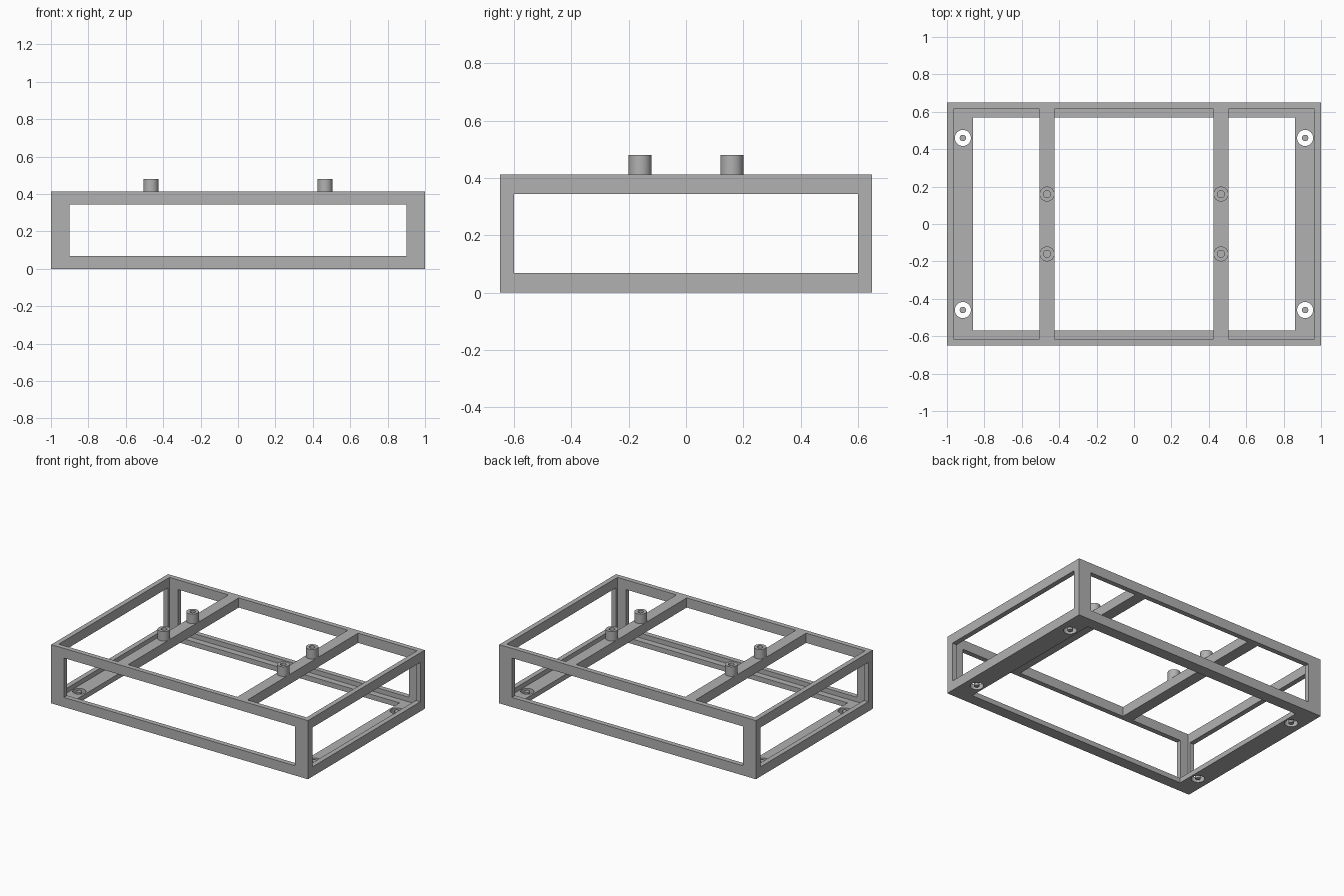
import bpy
from itertools import product

cube = bpy.data.objects.get("Cube")
if cube:
    bpy.data.objects.remove(cube, do_unlink=True)

LENGTH, DEPTH, HEIGHT = 2.0, 1.3, 0.413
WALL = 0.035            # sheet thickness
RAIL = 0.068            # height of the rails above and below the windows
POST_X, POST_Y = 0.1, 0.05
BAR_X, BAR_W = 0.465, 0.08
BOSS_Y, BOSS_TOP = 0.16, 0.48

grey = bpy.data.materials.new("plain grey")
grey.use_nodes = True
colour = (0.44, 0.44, 0.44, 1)
grey.diffuse_color = colour
grey.node_tree.nodes["Principled BSDF"].inputs["Base Color"].default_value = colour


def finish(name):
    ob = bpy.context.object
    ob.name = name
    ob.data.materials.append(grey)
    return ob


def box(name, size_x, size_y, z0, z1, x=0, y=0):
    bpy.ops.mesh.primitive_cube_add(size=1, location=(x, y, (z0 + z1) / 2))
    ob = finish(name)
    ob.scale = (size_x, size_y, z1 - z0)
    bpy.ops.object.transform_apply(location=False, rotation=False, scale=True)
    return ob


def cylinder(name, radius, z0, z1, x, y):
    bpy.ops.mesh.primitive_cylinder_add(vertices=48, radius=radius, depth=z1 - z0,
                                        location=(x, y, (z0 + z1) / 2))
    return finish(name)


def cut(target, cutter):
    mod = target.modifiers.new("cut", "BOOLEAN")
    mod.operation = "DIFFERENCE"
    mod.solver = "EXACT"
    mod.object = cutter
    bpy.context.view_layer.objects.active = target
    bpy.ops.object.modifier_apply(modifier=mod.name)
    bpy.data.objects.remove(cutter, do_unlink=True)


def smooth(ob):
    bpy.ops.object.select_all(action="DESELECT")
    ob.select_set(True)
    bpy.context.view_layer.objects.active = ob
    bpy.ops.object.shade_smooth_by_angle()


# Open tray with a window in every wall and a large opening in the floor
frame = box("frame", LENGTH, DEPTH, 0, HEIGHT)
cut(frame, box("cavity", LENGTH - 2 * WALL, DEPTH - 2 * WALL, WALL, 1))
cut(frame, box("floor_opening", 1.72, 1.14, -0.1, 0.1))
cut(frame, box("long_windows", LENGTH - 2 * POST_X, 2, RAIL, HEIGHT - RAIL))
cut(frame, box("end_windows", 3, DEPTH - 2 * POST_Y, RAIL, HEIGHT - RAIL))

# Ring-shaped mounting holes in the floor, each with its centre core
for sx, sy in product((-1, 1), repeat=2):
    x, y = sx * 0.915, sy * 0.46
    cut(frame, cylinder("hole", 0.043, -0.1, 0.06, x, y))
    smooth(cylinder("mounting_core", 0.017, 0, WALL, x, y))
smooth(frame)

# Cross bars flush with the top rim, each with two hollow bosses
for sx in (-1, 1):
    box("cross_bar", BAR_W, DEPTH - 2 * WALL, HEIGHT - RAIL, HEIGHT, x=sx * BAR_X)
    for sy in (-1, 1):
        boss = cylinder("boss", BAR_W / 2, HEIGHT, BOSS_TOP, sx * BAR_X, sy * BOSS_Y)
        cut(boss, cylinder("bore", 0.019, HEIGHT - 0.1, 1, sx * BAR_X, sy * BOSS_Y))
        smooth(boss)
